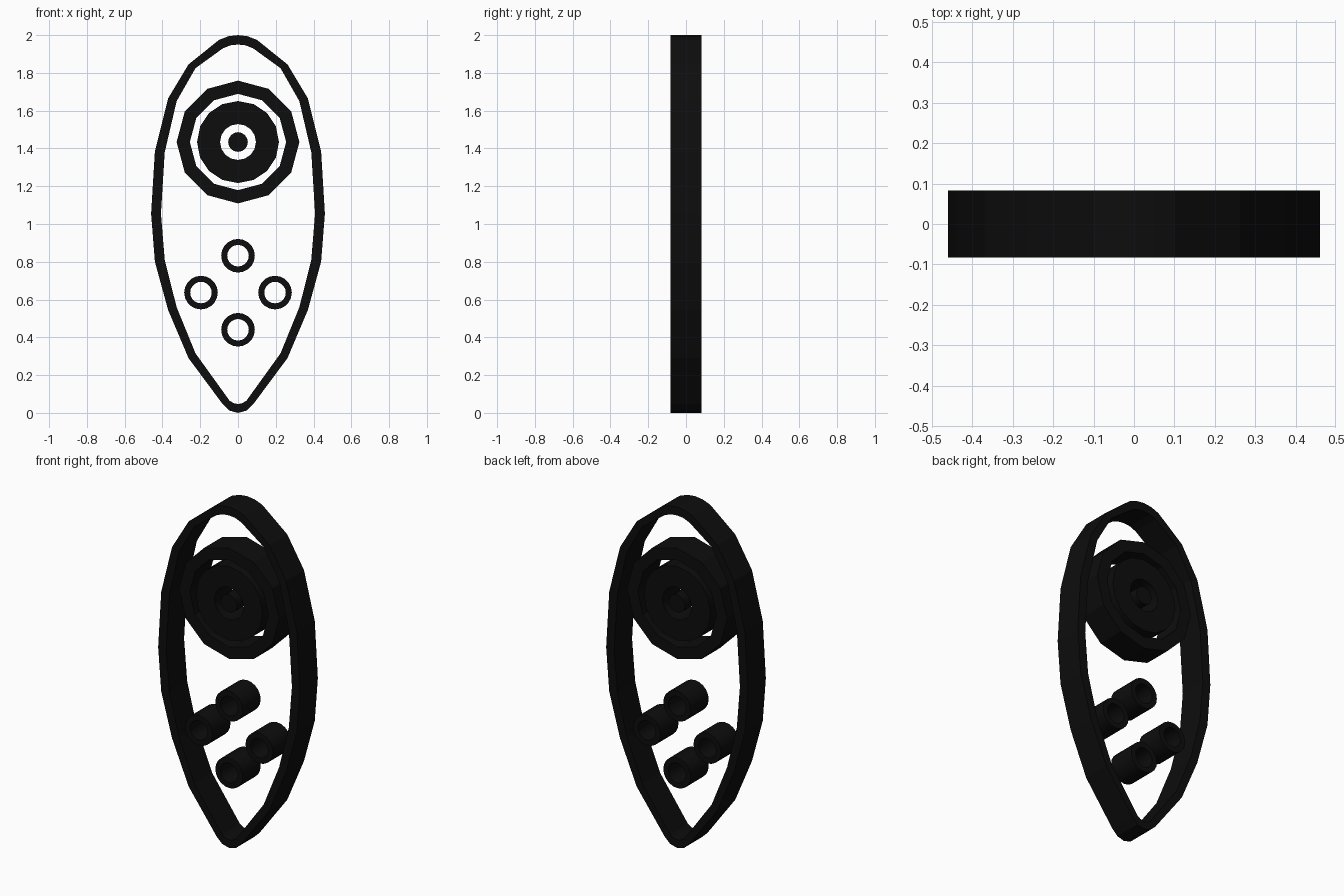
import bpy, bmesh
from math import sin, cos, tau, radians

cube = bpy.data.objects.get("Cube")
if cube:
    bpy.data.objects.remove(cube)

HALF_DEPTH = 0.083

black = bpy.data.materials.new("matte black")
black.use_nodes = True
black.diffuse_color = (0.004, 0.004, 0.004, 1)
black.node_tree.nodes["Principled BSDF"].inputs["Base Color"].default_value = black.diffuse_color


def circle(radius, sides, x=0, z=0):
    return [(x + radius * sin(tau * i / sides), z + radius * cos(tau * i / sides))
            for i in range(sides)]


def mirrored(half):
    """Close a right-hand outline that starts and ends on the centre line."""
    return half + [(-x, z) for x, z in half[-2:0:-1]]


def extrude_profile(name, outer, inner=None):
    """Solid plate, or a frame when an inner outline is given."""
    bm = bmesh.new()

    def loop(points, y):
        return [bm.verts.new((x, y, z)) for x, z in points]

    loops = [loop(outer, -HALF_DEPTH), loop(outer, HALF_DEPTH)]
    if inner:
        loops += [loop(inner, HALF_DEPTH), loop(inner, -HALF_DEPTH)]
        pairs = zip(loops, loops[1:] + loops[:1])
    else:
        pairs = [(loops[0], loops[1])]
        for end in loops:
            bm.faces.new(end)
    for a, b in pairs:
        for i in range(len(a)):
            j = (i + 1) % len(a)
            bm.faces.new((a[i], a[j], b[j], b[i]))
    bmesh.ops.recalc_face_normals(bm, faces=bm.faces)
    mesh = bpy.data.meshes.new(name)
    bm.to_mesh(mesh)
    bm.free()
    mesh.materials.append(black)
    obj = bpy.data.objects.new(name, mesh)
    bpy.context.collection.objects.link(obj)
    return obj


# Pointed oval outer frame
outer_half = [(0, 2), (0.05, 1.994), (0.1, 1.975), (0.262, 1.845), (0.37, 1.665),
              (0.44, 1.385), (0.46, 1.055), (0.44, 0.8), (0.37, 0.545),
              (0.262, 0.29), (0.08, 0.045), (0.045, 0.012), (0, 0)]
inner_half = [(0, 1.95), (0.04, 1.946), (0.08, 1.93), (0.225, 1.825), (0.325, 1.65),
              (0.388, 1.38), (0.408, 1.055), (0.388, 0.81), (0.325, 0.56),
              (0.225, 0.315), (0.045, 0.065), (0.025, 0.052), (0, 0.047)]
extrude_profile("outer_frame", mirrored(outer_half), mirrored(inner_half))

# Concentric dial
DIAL_Z = 1.434
extrude_profile("dial_outer_ring", circle(0.325, 12, z=DIAL_Z), circle(0.255, 12, z=DIAL_Z))
parts = [extrude_profile("dial_inner_ring", circle(0.217, 16, z=DIAL_Z),
                         circle(0.095, 16, z=DIAL_Z)),
         extrude_profile("dial_centre", circle(0.052, 16, z=DIAL_Z))]

# Four round buttons in a diamond
for name, x, z in (("top", 0, 0.832), ("bottom", 0, 0.44),
                   ("left", 0.196, 0.637), ("right", -0.196, 0.637)):
    parts.append(extrude_profile(name + "_button_ring", circle(0.089, 20, x, z),
                                 circle(0.057, 20, x, z)))

# Smooth the round parts, keeping rims sharp
bpy.ops.object.select_all(action='DESELECT')
for part in parts:
    part.select_set(True)
bpy.context.view_layer.objects.active = parts[0]
bpy.ops.object.shade_smooth_by_angle(angle=radians(35))
